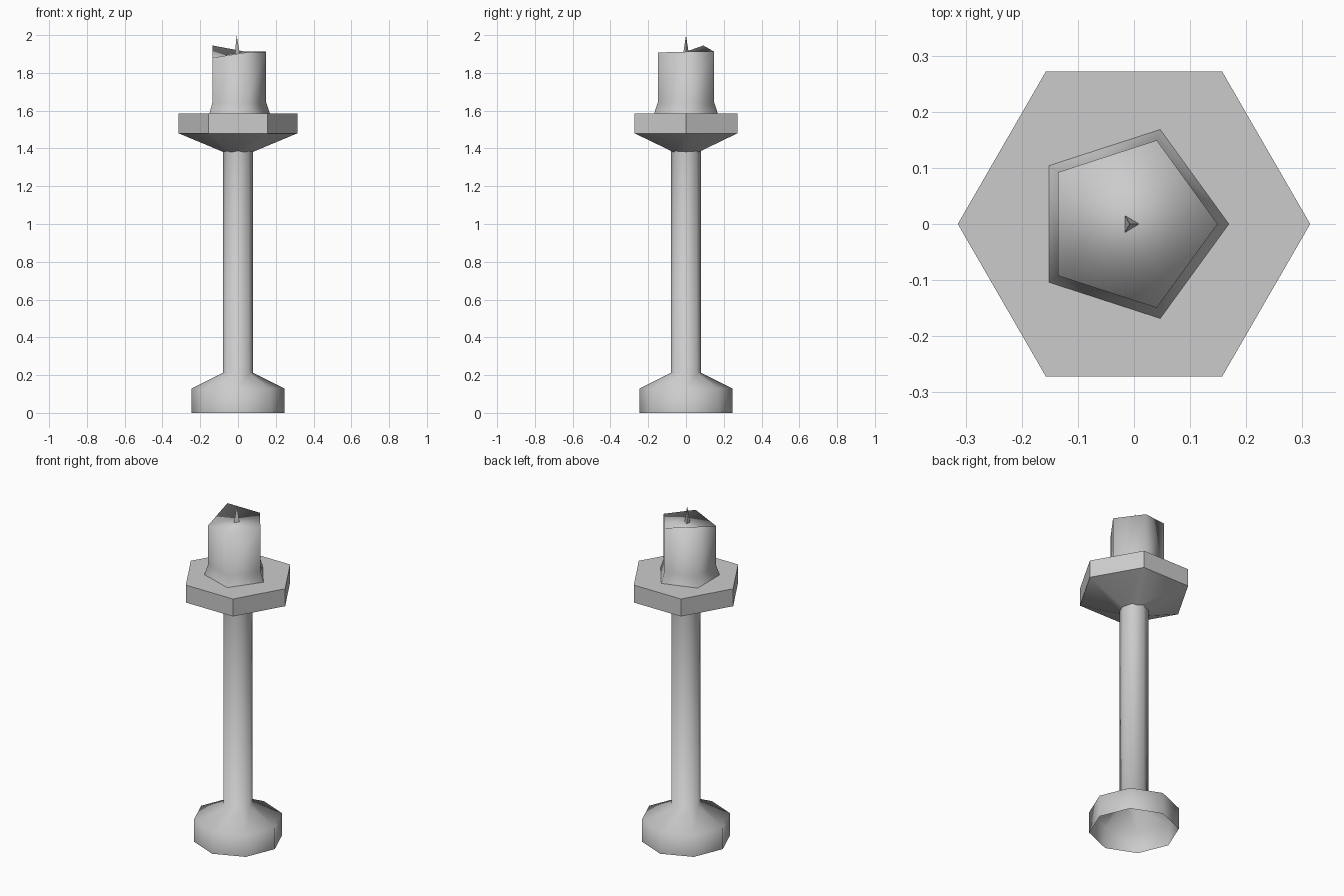
import bpy
import bmesh
from math import cos, sin, pi, radians

cube = bpy.data.objects.get("Cube")
if cube:
    bpy.data.objects.remove(cube, do_unlink=True)

grey = bpy.data.materials.new("plain_grey")
grey.use_nodes = True
grey.diffuse_color = (0.6, 0.6, 0.6, 1)
grey.node_tree.nodes["Principled BSDF"].inputs["Base Color"].default_value = (0.6, 0.6, 0.6, 1)


def lathe(name, sides, profile, x=0.0, cap_top=False, top_heights=None, smooth=None):
    """Sweep a (radius, z) profile into a faceted solid; a zero radius closes to a tip."""
    bm = bmesh.new()
    rings = []
    for r, z in profile:
        if r == 0:
            rings.append([bm.verts.new((x, 0, z))] * sides)
        else:
            angles = [2 * pi * i / sides for i in range(sides)]
            rings.append([bm.verts.new((x + r * cos(a), r * sin(a), z)) for a in angles])
    for low, high in zip(rings, rings[1:]):
        for i in range(sides):
            j = (i + 1) % sides
            corners = dict.fromkeys((low[i], low[j], high[j], high[i]))
            bm.faces.new(list(corners))
    if top_heights:
        for v, z in zip(rings[-1], top_heights):
            v.co.z = z
    if cap_top:
        bm.faces.new(rings[-1])
    mesh = bpy.data.meshes.new(name)
    bm.to_mesh(mesh)
    bm.free()
    mesh.materials.append(grey)
    obj = bpy.data.objects.new(name, mesh)
    bpy.context.collection.objects.link(obj)
    if smooth == "all":
        mesh.shade_smooth()
    elif smooth == "angle":
        bpy.ops.object.select_all(action="DESELECT")
        obj.select_set(True)
        bpy.context.view_layer.objects.active = obj
        bpy.ops.object.shade_smooth_by_angle(angle=radians(30))
    return obj


# Hollow foot flowing into the column
lathe("foot_and_column", 8,
      [(0.245, 0), (0.245, 0.13), (0.08, 0.212), (0.08, 1.4)], smooth="all")

# Six-sided drip plate with a tapered underside
lathe("drip_plate", 6,
      [(0.075, 1.38), (0.314, 1.48), (0.314, 1.585), (0, 1.585)], smooth="angle")

# Five-sided candle with a flared bottom and an uneven melted top
lathe("candle", 5, [(0.177, 1.585), (0.157, 1.645), (0.157, 1.91)], x=-0.008,
      cap_top=True, top_heights=(1.912, 1.912, 1.945, 1.88, 1.908), smooth="all")

# Pointed wick
lathe("wick", 3, [(0.0175, 1.9), (0, 2.0)], x=-0.0075)
